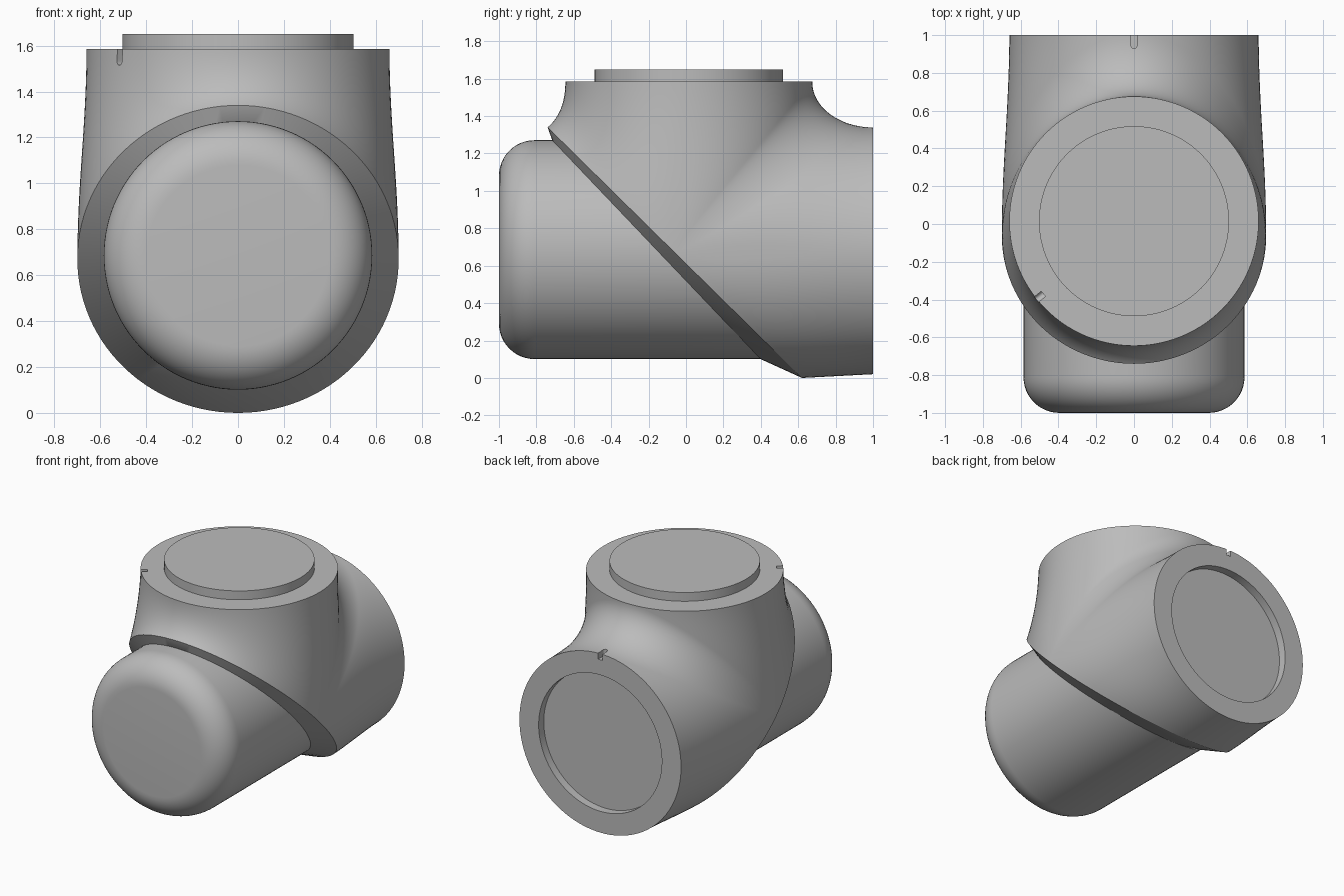
import bpy, bmesh
from math import sin, cos, pi, sqrt, atan2
from mathutils import Vector, Matrix

cube = bpy.data.objects.get("Cube")
if cube:
    bpy.data.objects.remove(cube)

grey = bpy.data.materials.new("plain grey")
grey.use_nodes = True
GREY = (0.5, 0.5, 0.5, 1)
grey.diffuse_color = GREY
grey.node_tree.nodes["Principled BSDF"].inputs["Base Color"].default_value = GREY

HALF = 56     # columns in a half turn
STEPS = 20    # rows along a straight run
ARC = 10      # rows along half of the inner fillet
R, BULGE = 0.66, 0.04
Y0, Z0, TOP = 0.015, 0.68, 1.585


def make_object(name, bm):
    bmesh.ops.recalc_face_normals(bm, faces=bm.faces[:])
    mesh = bpy.data.meshes.new(name)
    bm.to_mesh(mesh)
    bm.free()
    mesh.materials.append(grey)
    obj = bpy.data.objects.new(name, mesh)
    bpy.context.collection.objects.link(obj)
    return obj


def select_only(obj):
    bpy.ops.object.select_all(action="DESELECT")
    obj.select_set(True)
    bpy.context.view_layer.objects.active = obj


def smooth(obj, angle=0.42):
    select_only(obj)
    bpy.ops.object.shade_smooth_by_angle(angle=angle)


def add_grid(bm, columns):
    rows = [[bm.verts.new(p) for p in col] for col in columns]
    for a, b in zip(rows, rows[1:]):
        for i in range(len(a) - 1):
            bm.faces.new((a[i], a[i + 1], b[i + 1], b[i]))


# Key curves of the housing, as (radius across, y, z) at angle sine s
def back_rim(s):
    return Vector((R, 1, Z0 + R * s))


def top_rim(s):
    return Vector((R, Y0 + R * s, TOP))


def slant_rim(s):
    return Vector((R + BULGE, -0.06 - 0.68 * s, 0.67 + 0.67 * s))


def inner_corner(s):
    return Vector((R + BULGE, -0.06 + 0.735 * s, 0.67 + 0.67 * s))


def place(points, a):
    out = []
    for p in points:
        u = min(max((p.x - R) / BULGE, 0), 1)
        out.append((cos(a) * (R + BULGE * u * u * (3 - 2 * u)), p.y, p.z))
    return out


def line(a, b, n=STEPS):
    return [a.lerp(b, i / n) for i in range(n + 1)]


def conic(a, c, b, w, n):
    pts = []
    for i in range(n + 1):
        t = i / n
        k0, k1, k2 = (1 - t) ** 2, 2 * w * t * (1 - t), t * t
        pts.append((a * k0 + c * k1 + b * k2) / (k0 + k1 + k2))
    return pts


def elbow_path(a):
    s = max(sin(a), 0)
    back, top, c = back_rim(s), top_rim(s), inner_corner(s)
    ease = s ** 0.7
    tb = c.lerp(back, min(1, 0.325 * ease / (back - c).length))
    tt = c.lerp(top, min(1, 0.245 * ease / (top - c).length))
    pts = line(back, tb) + conic(tb, c, tt, sqrt(0.5), 2 * ARC)[1:] + line(tt, top)[1:]
    return place(pts, a)


def front_path(a):
    s = max(sin(a), 0)
    low, top = slant_rim(s), top_rim(-s)
    mid = (low + top) / 2
    knee = mid.lerp(Vector((mid.x, top.y, low.z + 0.08)), s)
    return place(conic(low, knee, top, 1, STEPS), a)


def lower_path(a):
    s = min(sin(a), 0)
    return place(line(slant_rim(s), back_rim(s)), a)


def chamfer_path(a):
    s = sin(a)
    outer = place([slant_rim(s)], a)[0]
    return [outer, (0.585 * cos(a), -0.1575 - 0.5575 * s, 0.685 + 0.585 * s)]


# Housing: two merged tubes cut off by a slanted face
bm = bmesh.new()
upper = [pi * i / HALF for i in range(HALF + 1)]
lower = [pi + a for a in upper]
add_grid(bm, [elbow_path(a) for a in upper])
add_grid(bm, [front_path(a) for a in upper])
add_grid(bm, [lower_path(a) for a in lower])
add_grid(bm, [chamfer_path(a) for a in upper + lower[1:]])
bmesh.ops.remove_doubles(bm, verts=bm.verts[:], dist=0.0002)
bmesh.ops.dissolve_degenerate(bm, edges=bm.edges[:], dist=0.0001)
bmesh.ops.holes_fill(bm, edges=[e for e in bm.edges if e.is_boundary], sides=0)
housing = make_object("housing", bm)


def cylinder(name, radius, depth, matrix, segments=96):
    bm = bmesh.new()
    bmesh.ops.create_cone(bm, cap_ends=True, segments=segments, radius1=radius,
                          radius2=radius, depth=depth, matrix=matrix)
    return make_object(name, bm)


def slot(name, width, length, depth, matrix):
    # Round-ended slot running along local z, open at z = 0
    bm = bmesh.new()
    r = width / 2
    arc = [(r * cos(pi + pi * i / 8), -length + r + r * sin(pi + pi * i / 8)) for i in range(9)]
    outline = arc + [(r, 0.02), (-r, 0.02)]
    face = bm.faces.new([bm.verts.new((x, -depth, z)) for x, z in outline])
    ext = bmesh.ops.extrude_face_region(bm, geom=[face])
    moved = [v for v in ext["geom"] if isinstance(v, bmesh.types.BMVert)]
    bmesh.ops.translate(bm, verts=moved, vec=(0, depth + 0.05, 0))
    bm.transform(matrix)
    return make_object(name, bm)


# Recess in the back opening and the two alignment notches
QUARTER = Matrix.Rotation(pi / 2, 4, "X")
side = atan2(-0.405, -0.505)
cutters = [
    cylinder("recess_cutter", 0.503, 0.14, Matrix.Translation((0, 1.01, Z0)) @ QUARTER),
    slot("top_notch_cutter", 0.035, 0.07, 0.045,
         Matrix.Translation((R * cos(side), Y0 + R * sin(side), TOP))
         @ Matrix.Rotation(side - pi / 2, 4, "Z")),
    slot("back_notch_cutter", 0.035, 0.07, 0.045,
         Matrix.Translation((0, 1, Z0 + R)) @ Matrix.Rotation(-pi / 2, 4, "X")
         @ Matrix.Scale(-1, 4, (0, 1, 0))),
]
for cutter in cutters:
    cutter.hide_render = True
    mod = housing.modifiers.new("cut", "BOOLEAN")
    mod.operation = "DIFFERENCE"
    mod.solver = "EXACT"
    mod.object = cutter
    select_only(housing)
    bpy.ops.object.modifier_apply(modifier=mod.name)
    bpy.data.objects.remove(cutter)
smooth(housing)

# Raised plug on the top opening
plug = cylinder("top_plug", 0.503, 0.085, Matrix.Translation((0, Y0, 1.6075)))
smooth(plug)

# Rounded front cap, spun about its own axis
CAP_R, ROUND = 0.585, 0.19
profile = [(0, -1)]
profile += [(CAP_R - ROUND + ROUND * sin(pi / 2 * i / 12),
             -1 + ROUND - ROUND * cos(pi / 2 * i / 12)) for i in range(13)]
profile += [(CAP_R, 0.45), (0, 0.45)]
bm = bmesh.new()
verts = [bm.verts.new((r, y, 0)) for r, y in profile]
edges = [bm.edges.new(pair) for pair in zip(verts, verts[1:])]
bmesh.ops.spin(bm, geom=verts + edges, cent=(0, 0, 0), axis=(0, 1, 0),
               angle=2 * pi, steps=2 * HALF)
bmesh.ops.remove_doubles(bm, verts=bm.verts[:], dist=0.0002)
bm.transform(Matrix.Translation((0, 0, 0.686)))
cap = make_object("front_cap", bm)
smooth(cap)
